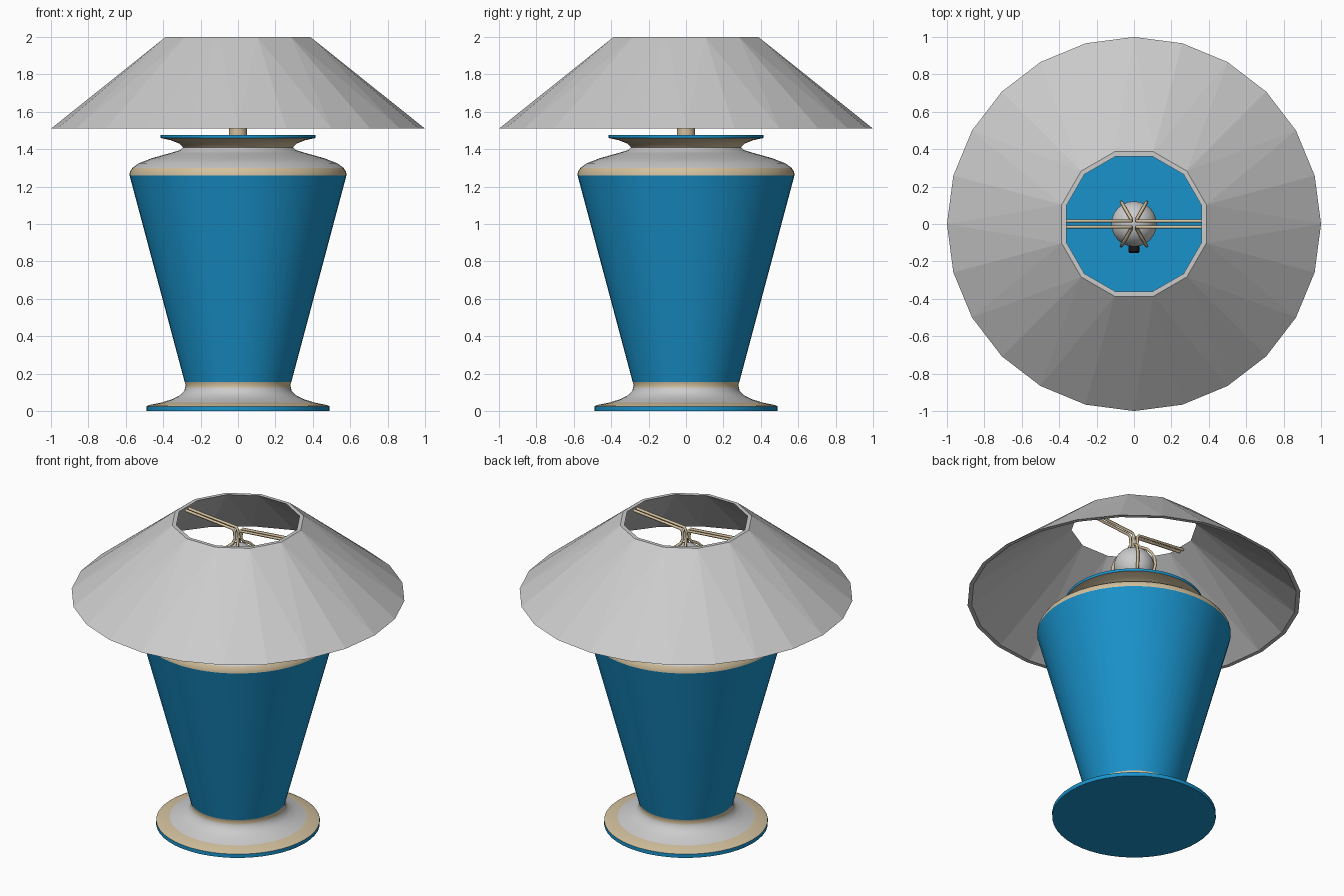
import bpy, bmesh, math

if "Cube" in bpy.data.objects:
    bpy.data.objects.remove(bpy.data.objects["Cube"])

def material(name, color):
    m = bpy.data.materials.new(name)
    m.diffuse_color = color
    m.use_nodes = True
    m.node_tree.nodes["Principled BSDF"].inputs["Base Color"].default_value = m.diffuse_color
    return m

BLUE = material("blue_glaze", (0.01, 0.29, 0.60, 1))
TAN = material("tan_trim", (0.65, 0.53, 0.34, 1))
BLACK = material("black_plastic", (0.01, 0.01, 0.01, 1))

def finish(bm, name, mat=None, smooth=None):
    bmesh.ops.remove_doubles(bm, verts=bm.verts, dist=1e-5)
    me = bpy.data.meshes.new(name)
    bm.to_mesh(me)
    bm.free()
    ob = bpy.data.objects.new(name, me)
    bpy.context.collection.objects.link(ob)
    if mat:
        me.materials.append(mat)
    if smooth:
        bpy.ops.object.select_all(action='DESELECT')
        ob.select_set(True)
        bpy.context.view_layer.objects.active = ob
        bpy.ops.object.shade_smooth_by_angle(angle=math.radians(smooth))
    return ob

def lathe(name, profile, mat=None, n=48):
    """Revolve (radius, z) points, listed bottom to top, around z."""
    bm = bmesh.new()
    rings = [[bm.verts.new((r * math.cos(2 * math.pi * i / n),
                            r * math.sin(2 * math.pi * i / n), z)) for i in range(n)]
             for r, z in profile]
    for lo, hi in zip(rings, rings[1:]):
        for i in range(n):
            j = (i + 1) % n
            bm.faces.new((lo[i], lo[j], hi[j], hi[i]))
    return finish(bm, name, mat, 35)

# Base foot
lathe("base_disc", [(0, 0), (0.49, 0), (0.49, 0.025)], BLUE)
lathe("base_trim", [(0.49, 0.025), (0.475, 0.032), (0.41, 0.045)], TAN)
lathe("base_flare", [(0.41, 0.045), (0.35, 0.064), (0.31, 0.085), (0.287, 0.108), (0.283, 0.125)])
lathe("lower_band", [(0.283, 0.125), (0.28, 0.14), (0.285, 0.155)], TAN)

# Body and shoulder
lathe("body", [(0.285, 0.155), (0.58, 1.26)], BLUE)
lathe("upper_band", [(0.58, 1.26), (0.578, 1.28), (0.565, 1.30)], TAN)
lathe("shoulder", [(0.565, 1.30), (0.53, 1.325), (0.46, 1.352), (0.37, 1.377), (0.31, 1.395), (0.295, 1.41)])
lathe("neck_flare", [(0.295, 1.41), (0.315, 1.43), (0.36, 1.448), (0.415, 1.46)], TAN)
lathe("top_disc", [(0.415, 1.46), (0.415, 1.477), (0, 1.477)], BLUE)

# Socket, switch and bulb
lathe("socket", [(0.048, 1.475), (0.048, 1.60), (0, 1.60)], TAN, 20)
bulb = [(0.045, 1.58), (0.055, 1.60)]
bulb += [(0.122 * math.cos(math.radians(a)), 1.725 + 0.122 * math.sin(math.radians(a)))
         for a in range(-50, 91, 14)]
lathe("bulb", bulb + [(0, 1.847)], None, 24)
switch = lathe("switch_knob", [(0, 0.04), (0.012, 0.04), (0.012, 0.115), (0.03, 0.12),
                               (0.03, 0.148), (0.02, 0.156), (0, 0.156)], BLACK, 16)
switch.rotation_euler = (math.pi / 2, 0, 0)
switch.location.z = 1.55

# Wire frame: each wire hugs the bulb, rises to the hub and reaches the shade rim
def wire(name, sx, sy):
    pts = [(0.37, 0.016, 1.975), (0.025, 0.016, 1.945), (0.014, 0.016, 1.93), (0.012, 0.016, 1.88)]
    ca, sa = math.cos(math.radians(60)), math.sin(math.radians(60))
    for a in (75, 55, 35, 15, -5, -25, -45, -62):
        r, z = 0.137 * math.cos(math.radians(a)), 1.725 + 0.137 * math.sin(math.radians(a))
        pts.append((r * ca, r * sa, z))
    pts.append((0.045 * ca, 0.045 * sa, 1.56))
    cu = bpy.data.curves.new(name, 'CURVE')
    cu.dimensions = '3D'
    cu.bevel_depth = 0.009
    cu.bevel_resolution = 1
    cu.use_fill_caps = True
    sp = cu.splines.new('POLY')
    sp.points.add(len(pts) - 1)
    for p, (x, y, z) in zip(sp.points, pts):
        p.co = (sx * x, sy * y, z, 1)
    cu.materials.append(TAN)
    ob = bpy.data.objects.new(name, cu)
    bpy.context.collection.objects.link(ob)
    bpy.ops.object.select_all(action='DESELECT')
    ob.select_set(True)
    bpy.context.view_layer.objects.active = ob
    bpy.ops.object.convert(target='MESH')

for sx, side in ((1, "right"), (-1, "left")):
    for sy, face in ((1, "back"), (-1, "front")):
        wire(f"wire_{face}_{side}", sx, sy)

# Faceted shade: 24 sides at the bottom, 12 at the top, with an inner wall
bm = bmesh.new()

def ring(r, z, n, start):
    return [bm.verts.new((r * math.cos(math.radians(start + 360 * i / n)),
                          r * math.sin(math.radians(start + 360 * i / n)), z)) for i in range(n)]

walls = [(ring(1 - t, 1.51, 24, 0), ring(0.4 - t, 2.0, 12, 15)) for t in (0, 0.025)]
for low, top in walls:
    for k in range(12):
        a, b, c = low[2 * k], low[2 * k + 1], low[(2 * k + 2) % 24]
        bm.faces.new((a, b, top[k]))
        bm.faces.new((b, c, top[k]))
        bm.faces.new((c, top[(k + 1) % 12], top[k]))
for outer, inner in zip(*walls):
    n = len(outer)
    for i in range(n):
        j = (i + 1) % n
        bm.faces.new((outer[i], outer[j], inner[j], inner[i]))
bmesh.ops.recalc_face_normals(bm, faces=bm.faces)
finish(bm, "shade")
